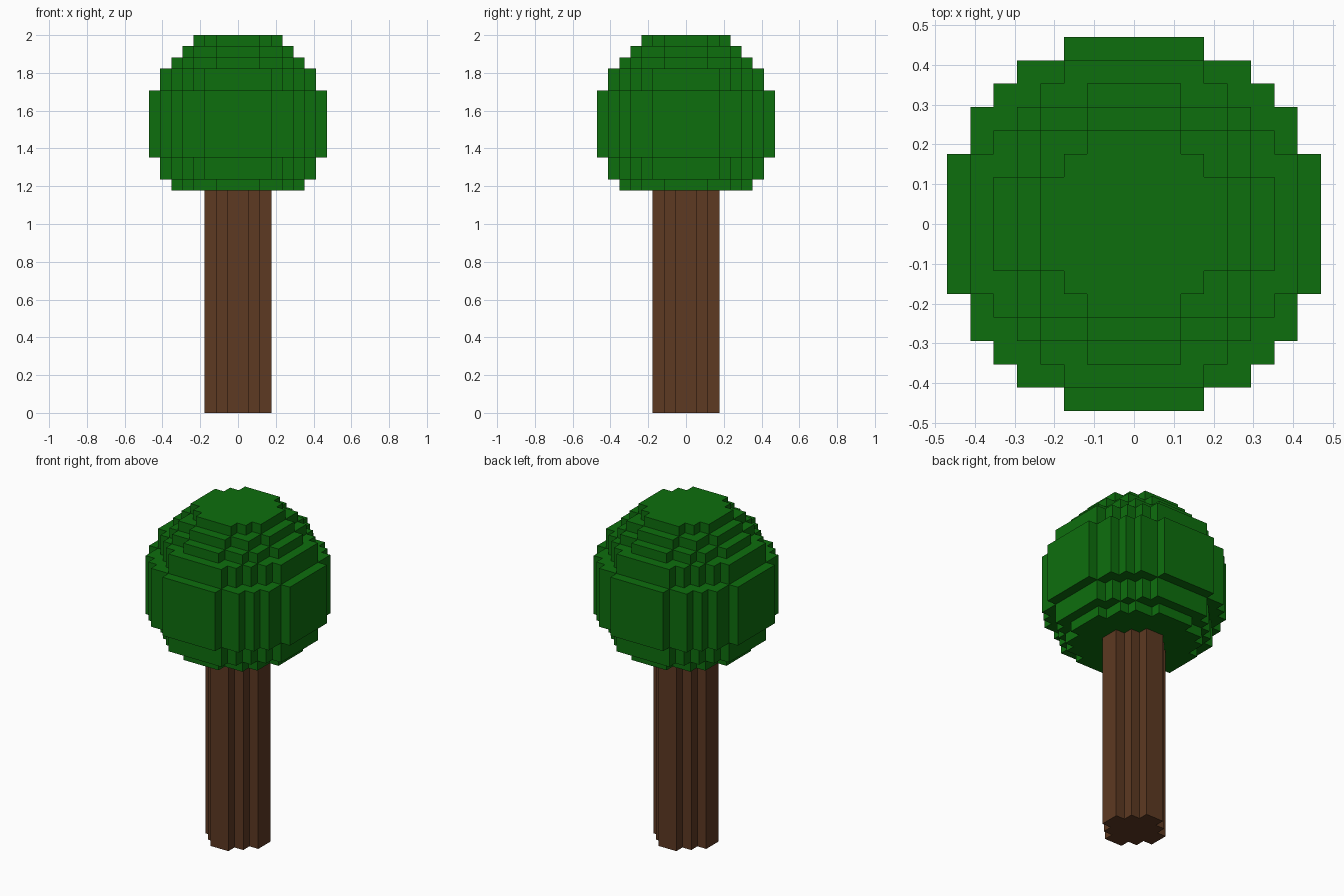
import bpy
import bmesh

cube = bpy.data.objects.get("Cube")
if cube:
    bpy.data.objects.remove(cube, do_unlink=True)

V = 2 / 34  # block size


def material(name, rgb):
    m = bpy.data.materials.new(name)
    m.use_nodes = True
    m.diffuse_color = (*rgb, 1)
    bsdf = next(n for n in m.node_tree.nodes if n.type == 'BSDF_PRINCIPLED')
    bsdf.inputs["Base Color"].default_value = (*rgb, 1)
    bsdf.inputs["Roughness"].default_value = 0.9
    return m


def stepped_circle(radius, limit):
    """Outline of all blocks whose centre lies within sqrt(limit)."""
    widths = [max(n for n in range(radius + 1)
                  if n == 0 or (n - .5) ** 2 + (j + .5) ** 2 <= limit)
              for j in range(radius)]
    quarter = []
    for j, w in enumerate(widths):
        nxt = widths[j + 1] if j + 1 < radius else None
        if nxt != w:
            quarter.append((w, j + 1))
            if nxt is not None:
                quarter.append((nxt, j + 1))
    outline = []
    for _ in range(4):
        outline += quarter
        quarter = [(-y, x) for x, y in quarter]
    return outline


def add_layer(bm, radius, limit, bottom, top):
    """Extrude a stepped circle between two block heights."""
    pts = stepped_circle(radius, limit)
    low = [bm.verts.new((x * V, y * V, bottom * V)) for x, y in pts]
    high = [bm.verts.new((x * V, y * V, top * V)) for x, y in pts]
    bm.faces.new(low[::-1])
    bm.faces.new(high)
    for i in range(len(pts)):
        k = (i + 1) % len(pts)
        bm.faces.new((low[i], low[k], high[k], high[i]))


def build(name, layers, mat):
    bm = bmesh.new()
    for layer in layers:
        add_layer(bm, *layer)
    bmesh.ops.recalc_face_normals(bm, faces=bm.faces)
    mesh = bpy.data.meshes.new(name)
    bm.to_mesh(mesh)
    bm.free()
    mesh.materials.append(mat)
    obj = bpy.data.objects.new(name, mesh)
    bpy.context.collection.objects.link(obj)
    return obj


bark = material("bark brown", (0.109, 0.041, 0.016))
leaf = material("leaf green", (0.0042, 0.156, 0.0042))

# Fluted trunk
build("trunk", [(3, 7, 0, 20)], bark)

# Rounded crown, stacked from stepped discs (radius, bottom, top)
crown = [(6, 20, 21), (7, 21, 23), (8, 23, 29), (7, 29, 31),
         (6, 31, 32), (5, 32, 33), (4, 33, 34)]
build("crown", [(r, r * r, b, t) for r, b, t in crown], leaf)
